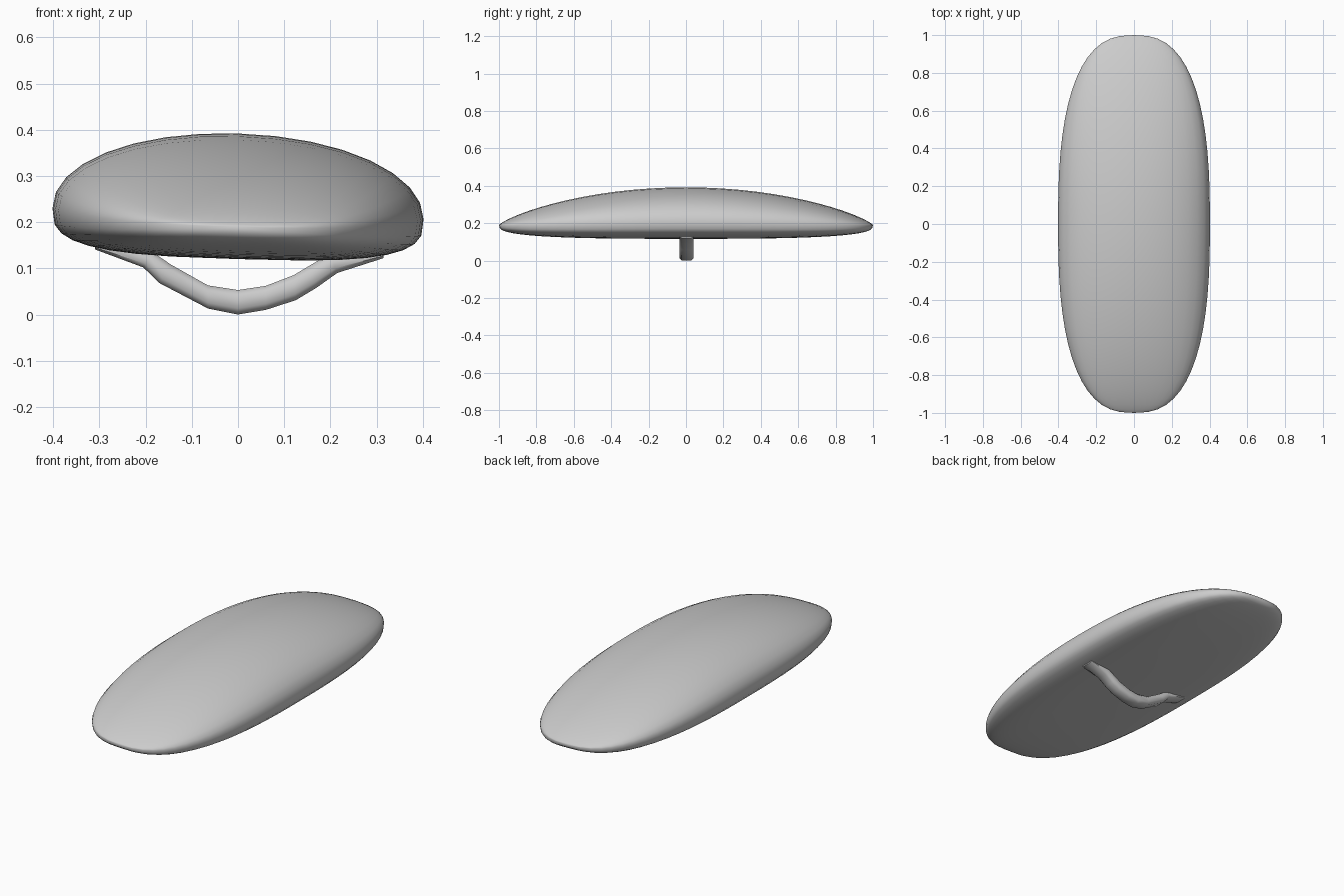
import bpy, bmesh, math

if "Cube" in bpy.data.objects:
    bpy.data.objects.remove(bpy.data.objects["Cube"])


def loft(name, rings, tips=None, angle=60):
    """Skin closed rings; tips = two end points, otherwise flat end caps."""
    bm = bmesh.new()
    rows = [[bm.verts.new(p) for p in r] for r in rings]
    for a, b in zip(rows, rows[1:]):
        for i in range(len(a)):
            j = (i + 1) % len(a)
            bm.faces.new((a[i], a[j], b[j], b[i]))
    if tips:
        for tip, row in zip(tips, (rows[0], rows[-1])):
            v = bm.verts.new(tip)
            for i in range(len(row)):
                bm.faces.new((v, row[i], row[(i + 1) % len(row)]))
    else:
        bm.faces.new(rows[0])
        bm.faces.new(rows[-1])
    bmesh.ops.recalc_face_normals(bm, faces=bm.faces)
    me = bpy.data.meshes.new(name)
    bm.to_mesh(me)
    bm.free()
    ob = bpy.data.objects.new(name, me)
    bpy.context.collection.objects.link(ob)
    bpy.ops.object.select_all(action='DESELECT')
    ob.select_set(True)
    bpy.context.view_layer.objects.active = ob
    bpy.ops.object.shade_smooth_by_angle(angle=math.radians(angle))
    return ob


def spow(v, e):
    return math.copysign(abs(v) ** e, v)


# Domed pad: superelliptic outline, high dome above, flatter belly below
TILT = 0.03
TIP_Z, EDGE_RISE = 0.19, 0.028
SIDES, STEPS = 32, 32


def pad_ring(y):
    u = abs(y)
    w = 0.402 * (1 - u ** 2.6) ** (1 / 2.6)
    edge = TIP_Z + EDGE_RISE * (1 - u ** 2)
    top = TIP_Z + 0.202 * (1 - u ** 2) ** 0.8
    bottom = TIP_Z - 0.07 * (1 - u ** 3) ** (1 / 3)
    ring = []
    for k in range(SIDES):
        a = 2 * math.pi * k / SIDES
        n = 2.05 if math.sin(a) >= 0 else 3.2
        x = w * spow(math.cos(a), 2 / n)
        s = spow(math.sin(a), 2 / n)
        z = edge + s * ((top - edge) if s >= 0 else (edge - bottom))
        ring.append((x * math.cos(TILT), y, z - x * math.sin(TILT)))
    return ring


ys = [-math.cos(math.pi * i / STEPS) for i in range(1, STEPS)]
loft("pad_body", [pad_ring(y) for y in ys],
     tips=[(0, -1, TIP_Z), (0, 1, TIP_Z)], angle=80)

# Hanging strap handle: x, lower z, upper x, upper z along its length
strap = [
    (-0.31, 0.141, -0.31, 0.158), (-0.205, 0.102, -0.185, 0.135),
    (-0.17, 0.068, -0.145, 0.108), (-0.065, 0.013, -0.065, 0.063),
    (0, 0.0, 0, 0.053), (0.06, 0.01, 0.06, 0.062),
    (0.125, 0.031, 0.12, 0.085), (0.17, 0.058, 0.15, 0.103),
    (0.215, 0.09, 0.2, 0.132), (0.315, 0.122, 0.315, 0.142),
]
Y0, Y1, C = -0.035, 0.04, 0.012


def strap_ring(x0, z0, x1, z1):
    # chamfered rectangle, t runs from the lower to the upper face
    prof = [(Y0 + C, 0), (Y1 - C, 0), (Y1, 0.25), (Y1, 0.75),
            (Y1 - C, 1), (Y0 + C, 1), (Y0, 0.75), (Y0, 0.25)]
    return [(x0 + (x1 - x0) * t, y, z0 + (z1 - z0) * t) for y, t in prof]


loft("strap_handle", [strap_ring(*s) for s in strap], angle=50)
